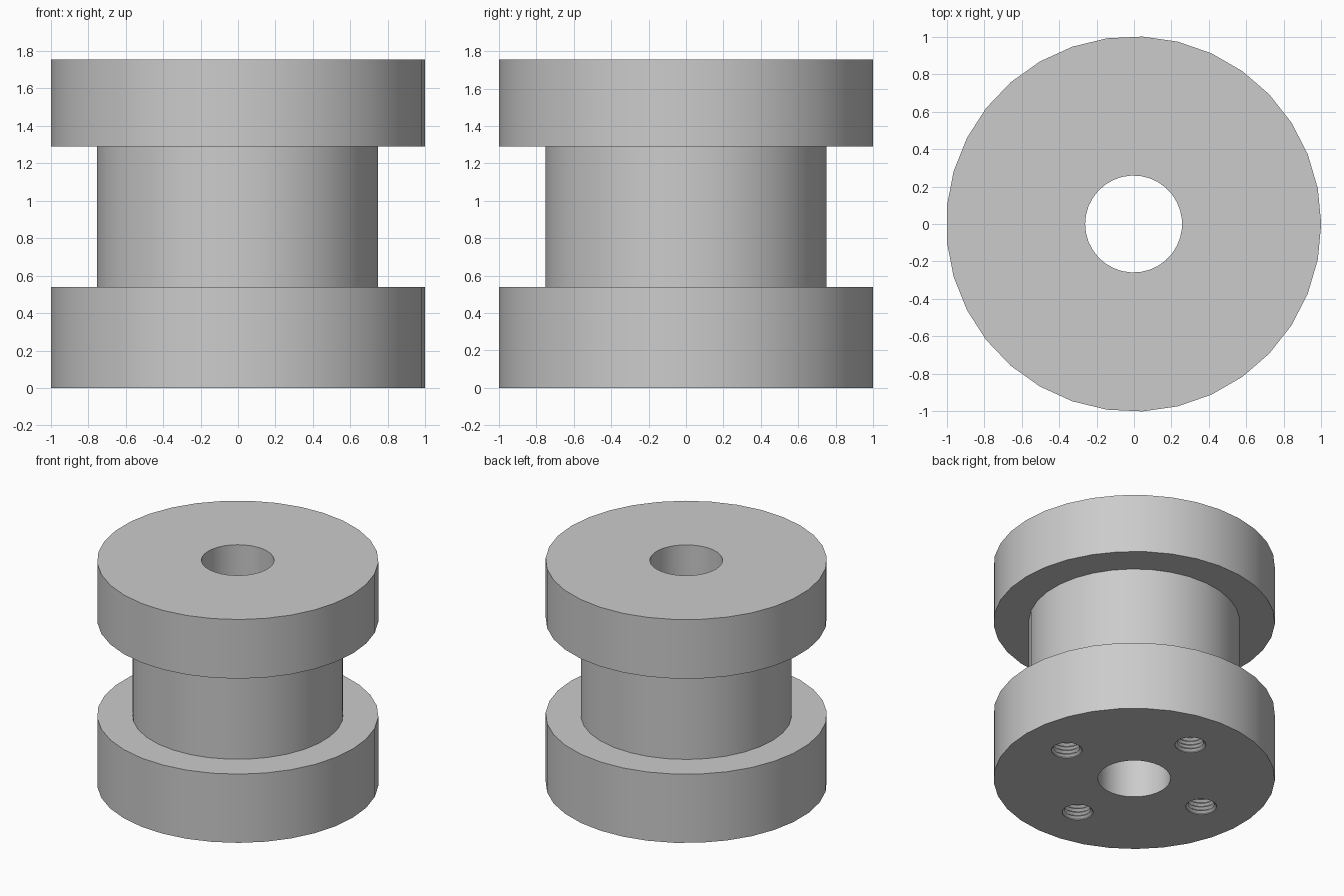
import bpy, bmesh, math

if "Cube" in bpy.data.objects:
    bpy.data.objects.remove(bpy.data.objects["Cube"], do_unlink=True)

SIDES = 33
STEP = 2 * math.pi / SIDES

grey = bpy.data.materials.new("light_grey")
grey.use_nodes = True
colour = (0.60, 0.60, 0.60, 1)
grey.diffuse_color = colour
grey.node_tree.nodes["Principled BSDF"].inputs["Base Color"].default_value = colour


def lathe(name, profile, sides, closed, location=(0, 0, 0)):
    """Revolve (radius, z, phase) points; closed joins last to first, else caps the ends."""
    bm = bmesh.new()
    rings = []
    for r, z, phase in profile:
        rings.append([bm.verts.new((r * math.cos(a), r * math.sin(a), z))
                      for a in (2 * math.pi * i / sides + phase for i in range(sides))])
    pairs = list(zip(rings, rings[1:]))
    if closed:
        pairs.append((rings[-1], rings[0]))
    else:
        bm.faces.new(rings[0])
        bm.faces.new(rings[-1])
    for a, b in pairs:
        for i in range(sides):
            j = (i + 1) % sides
            bm.faces.new((a[i], a[j], b[j], b[i]))
    bmesh.ops.recalc_face_normals(bm, faces=bm.faces)
    mesh = bpy.data.meshes.new(name)
    bm.to_mesh(mesh)
    bm.free()
    mesh.materials.append(grey)
    obj = bpy.data.objects.new(name, mesh)
    obj.location = location
    bpy.context.collection.objects.link(obj)
    return obj


# Spool: two flanges, a waist and a through bore (waist and bore turned half a facet)
FLANGE, WAIST, BORE = 1.002, 0.752, 0.259
HALF = STEP / 2
spool = lathe("spool_body", [
    (BORE, 0, HALF), (FLANGE, 0, 0), (FLANGE, 0.54, 0), (WAIST, 0.54, HALF),
    (WAIST, 1.29, HALF), (FLANGE, 1.29, 0), (FLANGE, 1.755, 0), (BORE, 1.755, HALF),
], SIDES, True, (-0.002, 0, 0))

# Four blind threaded holes in the underside
PITCH, THREADS = 0.03, 13
thread = [(0.11, -0.03, 0), (0.11, 0.006, 0)]
for k in range(THREADS):
    z = 0.006 + k * PITCH
    thread += [(0.092, z + PITCH * 0.5, 0), (0.11, z + PITCH, 0)]

for k in range(4):
    angle = k * math.pi / 2
    cutter = lathe("hole_cutter", thread, 24, False,
                   (0.625 * math.cos(angle), 0.625 * math.sin(angle), 0))
    cutter.hide_render = True
    cut = spool.modifiers.new("threaded_hole", "BOOLEAN")
    cut.operation = "DIFFERENCE"
    cut.solver = "EXACT"
    cut.object = cutter
    bpy.context.view_layer.update()
    with bpy.context.temp_override(object=spool, active_object=spool):
        bpy.ops.object.modifier_apply(modifier=cut.name)
    bpy.data.objects.remove(cutter, do_unlink=True)

# Smooth round walls, sharp rims
bpy.ops.object.select_all(action="DESELECT")
spool.select_set(True)
bpy.context.view_layer.objects.active = spool
bpy.ops.object.shade_smooth_by_angle(angle=math.radians(30))
